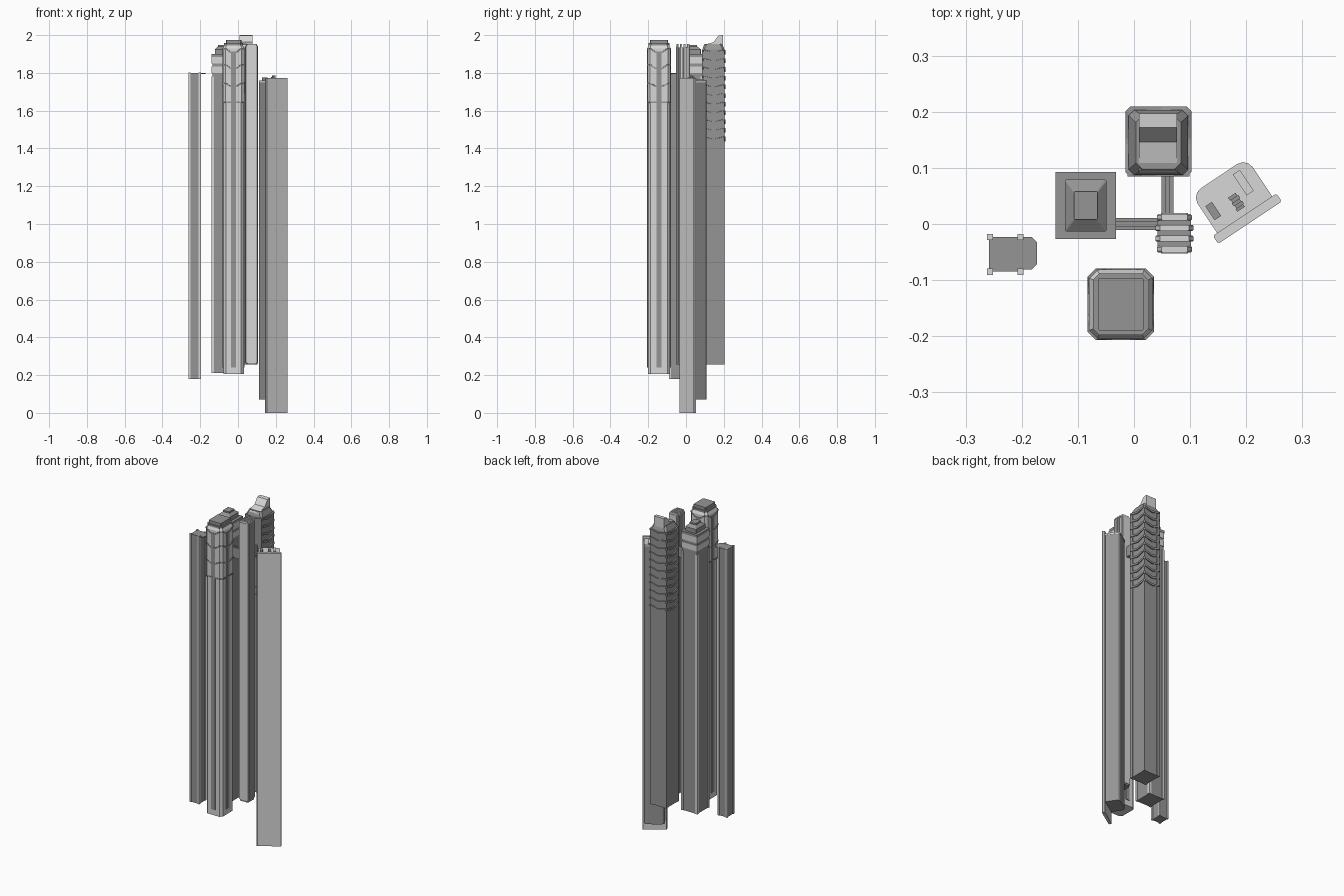
import bpy
import math

cube = bpy.data.objects.get("Cube")
if cube:
    bpy.data.objects.remove(cube, do_unlink=True)


def material(name, value):
    m = bpy.data.materials.new(name)
    m.use_nodes = True
    m.diffuse_color = (value, value, value, 1)
    m.node_tree.nodes["Principled BSDF"].inputs["Base Color"].default_value = m.diffuse_color
    return m


LIGHT = material("light_grey", 0.68)
DARK = material("dark_grey", 0.30)


def mesh(name, verts, faces, mat):
    me = bpy.data.meshes.new(name)
    me.from_pydata(verts, [], faces)
    me.materials.append(mat)
    ob = bpy.data.objects.new(name, me)
    bpy.context.collection.objects.link(ob)
    return ob


def octagon(cx, cy, hx, hy, c):
    """Rectangle with cut corners, counter-clockwise."""
    return [(cx - hx + c, cy - hy), (cx + hx - c, cy - hy),
            (cx + hx, cy - hy + c), (cx + hx, cy + hy - c),
            (cx + hx - c, cy + hy), (cx - hx + c, cy + hy),
            (cx - hx, cy + hy - c), (cx - hx, cy - hy + c)]


def loft(name, layers, mat):
    """Closed solid through (outline, height) layers."""
    n = len(layers[0][0])
    verts = [(x, y, z) for pts, z in layers for x, y in pts]
    faces = [tuple(reversed(range(n)))]
    for k in range(len(layers) - 1):
        a = k * n
        faces += [(a + i, a + (i + 1) % n, a + n + (i + 1) % n, a + n + i) for i in range(n)]
    faces.append(tuple(range(len(verts) - n, len(verts))))
    return mesh(name, verts, faces, mat)


def box(name, x0, x1, y0, y1, z0, z1, mat):
    pts = [(x0, y0), (x1, y0), (x1, y1), (x0, y1)]
    return loft(name, [(pts, z0), (pts, z1)], mat)


def corners(name, cx, cy, hx, hy, s, z0, z1, mat):
    """Four square posts on the corners of a rectangle."""
    for sx in (-1, 1):
        for sy in (-1, 1):
            x, y = cx + sx * hx, cy + sy * hy
            box(name, x - s, x + s, y - s, y + s, z0, z1, mat)


def chevron_band(name, cx, cy, hx, hy, c, z, dip, mat, flat=0.4, t=0.004, h=0.008):
    """Thin raised ring that dips in the middle of each side."""
    def ring(d):
        o = octagon(cx, cy, hx + d, hy + d, c)
        out = []
        for i in range(0, 8, 2):
            a, b = o[i], o[i + 1]
            for f, dz in ((0, 0), (0.5 - flat / 2, -dip), (0.5 + flat / 2, -dip), (1, 0)):
                out.append((a[0] + (b[0] - a[0]) * f, a[1] + (b[1] - a[1]) * f, z + dz))
        return out
    inner, outer = ring(-0.002), ring(t)
    n = len(inner)
    rings = [inner, outer, [(x, y, q + h) for x, y, q in outer], [(x, y, q + h) for x, y, q in inner]]
    verts = [v for r in rings for v in r]
    faces = [(k * n + i, k * n + (i + 1) % n, (k + 1) % 4 * n + (i + 1) % n, (k + 1) % 4 * n + i)
             for k in range(4) for i in range(n)]
    mesh(name, verts, faces, mat)


# Slim tower on the right end, with corner posts and a roof ledge
box("slim_tower_body", -0.258, -0.201, -0.085, -0.023, 0.18, 1.80, DARK)
corners("slim_tower_post", -0.2295, -0.054, 0.027, 0.031, 0.0055, 0.18, 1.803, LIGHT)
ledge = octagon(-0.199, -0.052, 0.026, 0.029, 0.009)
loft("slim_tower_ledge", [(ledge, 1.795), (ledge, 1.80)], DARK)

# Front tower: cut corners, dark window strips, crown
fx, fy = -0.0235, -0.143
shaft = octagon(fx, fy, 0.054, 0.059, 0.014)
crown = octagon(fx, fy, 0.057, 0.062, 0.015)
loft("front_tower_shaft", [(shaft, 0.205), (shaft, 1.64), (crown, 1.645), (crown, 1.93),
                           (octagon(fx, fy, 0.045, 0.05, 0.008), 1.955)], LIGHT)
cap = octagon(fx, fy, 0.041, 0.047, 0.003)
loft("front_tower_cap", [(cap, 1.95), (cap, 1.975)], DARK)
roof = octagon(fx, fy, 0.05, 0.055, 0.012)
loft("front_tower_roof", [(roof, 1.945), (roof, 1.957)], DARK)
for s in (-1, 1):
    y, x = fy + s * 0.0605, fx + s * 0.0555
    box("front_tower_strip", fx - 0.013, fx + 0.013, y - 0.0025, y + 0.0025, 0.24, 1.91, DARK)
    box("front_tower_strip", x - 0.0025, x + 0.0025, fy - 0.013, fy + 0.013, 0.24, 1.91, DARK)
for z, dip in ((1.64, 0), (1.74, 0.015), (1.84, 0.02), (1.925, 0.02)):
    chevron_band("front_tower_band", fx, fy, 0.057, 0.062, 0.015, z, dip, DARK, t=0.002)

# Middle tower: posts, notched light blocks and stepped top
mx, my = -0.086, 0.033
box("middle_tower_body", mx - 0.05, mx + 0.05, my - 0.055, my + 0.055, 0.21, 1.885, DARK)
corners("middle_tower_post", mx, my, 0.047, 0.052, 0.007, 0.21, 1.78, LIGHT)
for z in (1.80, 1.85):
    box("middle_tower_block", mx - 0.053, mx + 0.053, my - 0.058, my + 0.058, z, z + 0.035, LIGHT)
box("middle_tower_rim", mx - 0.054, mx + 0.054, my - 0.06, my + 0.06, 1.885, 1.90, DARK)
step = octagon(mx, my, 0.037, 0.046, 0.002)
loft("middle_tower_crown", [(step, 1.89), (step, 1.925),
                            (octagon(mx, my, 0.021, 0.025, 0.002), 1.94)], DARK)
box("middle_tower_cap", mx - 0.021, mx + 0.021, my - 0.025, my + 0.025, 1.935, 1.948, DARK)

# Ribbed tower: light fins over a dark core
rx, ry = 0.072, -0.0165
core = octagon(rx, ry, 0.03, 0.034, 0.008)
loft("ribbed_tower_core", [(core, 0.255), (core, 1.935)], DARK)
for i in range(4):
    y = ry - 0.0285 + i * 0.019
    w = 0.034 if i in (1, 2) else 0.031
    fin = octagon(rx, y, w, 0.0055, 0.002)
    tip = octagon(rx, y, w - 0.008, 0.0055, 0.002)
    loft("ribbed_tower_fin", [(fin, 0.265), (fin, 1.94), (tip, 1.952)], LIGHT)
for y in (ry - 0.035, ry + 0.035):
    box("ribbed_tower_face", rx - 0.024, rx + 0.024, y - 0.0015, y + 0.0015, 0.265, 1.94, LIGHT)

# Sky bridges between the towers
for o in (-0.007, 0, 0.007):
    h = 0.003 if o else 0
    box("bridge_deck", -0.035, 0.045, o - 0.0035, o + 0.0035, 1.69, 1.75 + h, DARK)
    box("bridge_deck", 0.0595 + o - 0.0035, 0.0595 + o + 0.0035, 0.015, 0.09, 1.69, 1.75 + h, DARK)

# Back tower: corner posts, stacked chevron bands, sweeping roof horn
bx, by = 0.0435, 0.145
wall = octagon(bx, by, 0.053, 0.058, 0.01)
loft("back_tower_body", [(wall, 0.255), (wall, 1.925),
                         (octagon(bx, by, 0.04, 0.048, 0.012), 1.952)], DARK)
corners("back_tower_post", bx, by, 0.045, 0.05, 0.01, 0.255, 1.92, DARK)
for i in range(11):
    chevron_band("back_tower_band", bx, by + 0.002, 0.055, 0.058, 0.008,
                 1.45 + i * 0.046, 0.012, DARK, flat=0.1, h=0.012)
horn = [(0.092, 1.94), (0.197, 1.94), (0.197, 2.0), (0.172, 1.998), (0.146, 1.963), (0.095, 1.948)]
n = len(horn)
mesh("back_tower_horn",
     [(x, y, z) for x in (0.009, 0.077) for y, z in horn],
     [tuple(reversed(range(n))), tuple(range(n, 2 * n))]
     + [(i, (i + 1) % n, n + (i + 1) % n, n + i) for i in range(n)], LIGHT)

# Turned tower on the left: tall screen slab in front of a rounded body
parts = []
slab = octagon(0, 0, 0.068, 0.0085, 0.003)
parts.append(loft("screen_slab", [(slab, 0), (slab, 1.772)], LIGHT))


def rounded(inset):
    w, back, r = 0.058 - inset, 0.09 - inset, 0.02
    pts = [(-w, 0.004), (w, 0.004)]
    for k in range(4):
        a = math.radians(30 * k)
        pts.append((w - r + r * math.cos(a), back - r + r * math.sin(a)))
    for k in range(4):
        a = math.radians(90 + 30 * k)
        pts.append((-w + r + r * math.cos(a), back - r + r * math.sin(a)))
    return pts


parts.append(loft("turned_tower_body", [(rounded(0), 0.07), (rounded(0), 1.75)], DARK))
parts.append(loft("turned_tower_roof", [(rounded(-0.001), 1.75), (rounded(-0.001), 1.76)], LIGHT))
parts.append(box("roof_plant", -0.05, -0.036, 0.03, 0.06, 1.755, 1.775, DARK))
parts.append(box("roof_hut", 0.022, 0.037, 0.035, 0.08, 1.755, 1.768, LIGHT))
for i in range(5):
    parts.append(box("roof_step", -0.008 + 0.002 * (i % 2), 0.008 + 0.002 * (i % 2),
                     0.02 + i * 0.006, 0.026 + i * 0.006, 1.755, 1.785 - i * 0.004, DARK))
for ob in parts:
    ob.location = (0.202, 0.0095, 0)
    ob.rotation_euler.z = math.radians(33.7)
